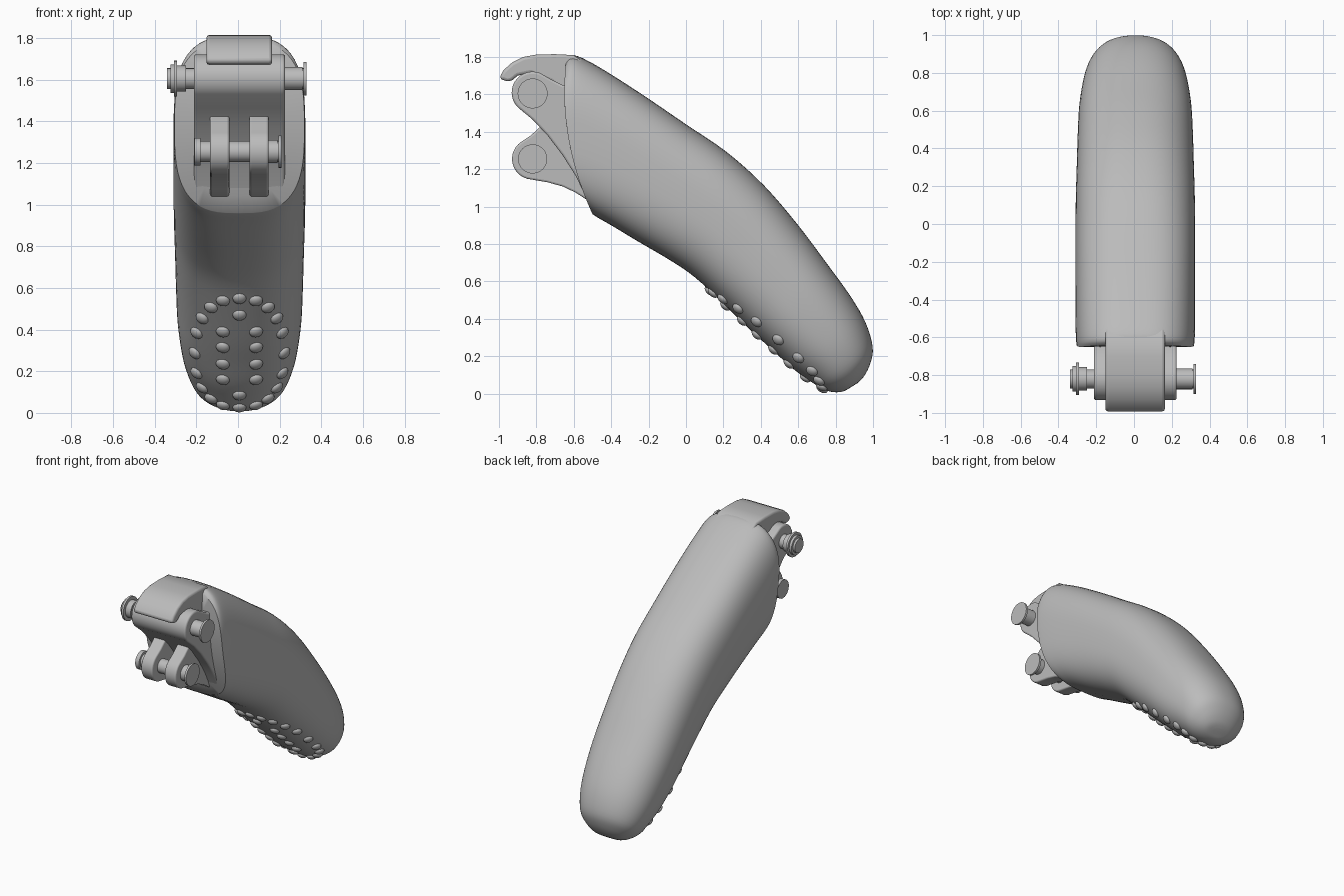
import bpy, bmesh, math
from mathutils import Vector, Matrix
from mathutils.bvhtree import BVHTree

cube = bpy.data.objects.get("Cube")
if cube:
    bpy.data.objects.remove(cube)

GREY = bpy.data.materials.new("plain grey")
GREY.use_nodes = True
GREY.diffuse_color = (0.5, 0.5, 0.5, 1)
GREY.node_tree.nodes["Principled BSDF"].inputs["Base Color"].default_value = (0.5, 0.5, 0.5, 1)
MID = 0.007  # slight sideways offset of the body


def finish(name, bm, bevel=0, angle=40):
    bmesh.ops.recalc_face_normals(bm, faces=bm.faces)
    mesh = bpy.data.meshes.new(name)
    bm.to_mesh(mesh)
    bm.free()
    mesh.materials.append(GREY)
    ob = bpy.data.objects.new(name, mesh)
    bpy.context.collection.objects.link(ob)
    bpy.ops.object.select_all(action='DESELECT')
    ob.select_set(True)
    bpy.context.view_layer.objects.active = ob
    bpy.ops.object.shade_smooth_by_angle(angle=math.radians(angle))
    if bevel:
        mod = ob.modifiers.new("soft edges", 'BEVEL')
        mod.width, mod.segments, mod.limit_method = bevel, 3, 'ANGLE'
        mod.angle_limit = math.radians(35)
    return ob


def signed_pow(v, p):
    return math.copysign(abs(v) ** p, v)


def arc(cy, cz, r, a0, a1, n=14):
    return [(cy + r * math.cos(math.radians(a0 + (a1 - a0) * i / n)),
             cz + r * math.sin(math.radians(a0 + (a1 - a0) * i / n))) for i in range(n + 1)]


def prism(name, profile, x0, x1, bevel):
    """Extrude a side profile (y, z) across x."""
    bm = bmesh.new()
    face = bm.faces.new([bm.verts.new((x0, y, z)) for y, z in profile])
    out = bmesh.ops.extrude_face_region(bm, geom=[face])
    moved = [v for v in out["geom"] if isinstance(v, bmesh.types.BMVert)]
    bmesh.ops.translate(bm, verts=moved, vec=(x1 - x0, 0, 0))
    return finish(name, bm, bevel)


def pin(name, y, z, steps):
    """Stack of cylinders along x: (start, end, radius)."""
    bm = bmesh.new()
    for x0, x1, r in steps:
        place = Matrix.Translation(((x0 + x1) / 2, y, z)) @ Matrix.Rotation(math.pi / 2, 4, 'Y')
        bmesh.ops.create_cone(bm, cap_ends=True, segments=40, radius1=r, radius2=r,
                              depth=x1 - x0, matrix=place)
    return finish(name, bm)


# Body stations: upper y, z, lower y, z, half width, squareness, forward bow
stations = [
    (-.64, 1.785, -.5, .96, .312, 3, .06),
    (-.6, 1.81, -.47, .94, .315, 3, .055),
    (-.48, 1.755, -.4, .90, .317, 2.9, .04),
    (-.25, 1.61, -.25, .81, .317, 2.8, .01),
    (0, 1.44, -.08, .71, .317, 2.7, 0),
    (.22, 1.29, .05, .62, .315, 2.6, 0),
    (.42, 1.11, .2, .48, .31, 2.5, 0),
    (.6, .9, .35, .335, .305, 2.4, 0),
    (.75, .7, .46, .235, .298, 2.4, 0),
    (.88, .52, .57, .135, .28, 2.3, 0),
    (.96, .38, .66, .07, .255, 2.2, 0),
    (.998, .25, .73, .025, .215, 2.2, 0),
    (.985, .16, .79, .008, .16, 2.1, 0),
    (.95, .09, .84, .012, .1, 2, 0),
    (.915, .055, .875, .03, .035, 2, 0),
]
SIDES = 64


def blend(i, t):
    p = [stations[min(max(i + k, 0), len(stations) - 1)] for k in (-1, 0, 1, 2)]
    return [b + t / 2 * (c - a + t * (2 * a - 5 * b + 4 * c - d + t * (3 * (b - c) + d - a)))
            for a, b, c, d in zip(*p)]


def ring(bm, station, scale=1):
    uy, uz, ly, lz, w, n, bow = station
    verts = []
    for k in range(SIDES):
        a = 2 * math.pi * k / SIDES
        c, s = (scale * signed_pow(f(a), 2 / n) for f in (math.cos, math.sin))
        verts.append(bm.verts.new((MID + w * c,
                                   (uy + ly) / 2 + s * (uy - ly) / 2 - bow * (1 - s * s),
                                   (uz + lz) / 2 + s * (uz - lz) / 2)))
    return verts


bm = bmesh.new()
rings = [ring(bm, stations[0], f) for f in (.1, .5, .8)]
for i in range(len(stations) - 1):
    rings += [ring(bm, blend(i, t / 4)) for t in range(4)]
rings.append(ring(bm, stations[-1]))
for r0, r1 in zip(rings, rings[1:]):
    for k in range(SIDES):
        j = (k + 1) % SIDES
        bm.faces.new((r0[k], r0[j], r1[j], r1[k]))
bm.faces.new(rings[0])
bm.faces.new(rings[-1])
bmesh.ops.recalc_face_normals(bm, faces=bm.faces)
surface = BVHTree.FromBMesh(bm)
finish("finger_body", bm)

# Grip bumps: an oval outline with two inner columns on the pad
spots = []
for k in range(20):
    a = 2 * math.pi * k / 20
    spots.append((.215 * signed_pow(math.sin(a), .85), .288 + .262 * signed_pow(math.cos(a), .85)))
spots += [(0, .47), (0, .085)]
spots += [(side * .08, z) for side in (-1, 1) for z in (.39, .315, .235, .16)]
bm = bmesh.new()
for x, z in spots:
    hit, normal, _, _ = surface.ray_cast(Vector((x + MID, -3, z)), Vector((0, 1, 0)))
    if hit:
        turn = normal.to_track_quat('Z', 'Y').to_matrix().to_4x4()
        place = Matrix.Translation(hit) @ turn @ Matrix.Diagonal((.033, .033, .02, 1))
        bmesh.ops.create_uvsphere(bm, u_segments=20, v_segments=10, radius=1, matrix=place)
finish("grip_bumps", bm, angle=60)

# Upper knuckle: wide barrel lug sweeping back into the body
knuckle = [(-.45, 1.66), (-.66, 1.65), (-.72, 1.68)] + arc(-.82, 1.61, .112, 70, 225)
knuckle += [(-.82, 1.465), (-.74, 1.38), (-.66, 1.275), (-.59, 1.165), (-.53, 1.04), (-.45, 1.04)]
prism("upper_knuckle", knuckle, -.212, .226, .012)

# Lower knuckle: two slim lugs
lug = [(-.5, 1.4), (-.7, 1.46), (-.77, 1.435), (-.83, 1.38)] + arc(-.82, 1.255, .11, 125, 265)
lug += [(-.74, 1.13), (-.66, 1.108), (-.59, 1.075), (-.52, 1.03), (-.44, 1.03)]
for name, x0 in (("lower_lug_right", -.134), ("lower_lug_left", .055)):
    prism(name, lug, x0, x0 + .092, .01)

# Hood over the knuckle
hood = [(-.5, 1.74), (-.6, 1.81), (-.7, 1.815), (-.8, 1.813), (-.87, 1.8), (-.93, 1.77),
        (-.975, 1.73), (-.998, 1.69), (-.985, 1.68), (-.955, 1.668), (-.93, 1.675), (-.9, 1.7),
        (-.83, 1.715), (-.72, 1.67), (-.65, 1.6), (-.5, 1.6)]
prism("hood", hood, -.152, .164, .02)

# Hinge pins with collars and flat heads
pin("upper_pin", -.82, 1.605, [
    (-.315, .32, .05), (-.34, -.315, .05), (-.325, -.307, .068), (-.307, -.292, .086),
    (-.292, -.25, .062), (.226, .31, .055), (.315, .329, .08)])
pin("lower_pin", -.82, 1.255, [
    (-.195, .2, .05), (-.21, -.18, .066), (.147, .19, .055), (.195, .21, .078)])
